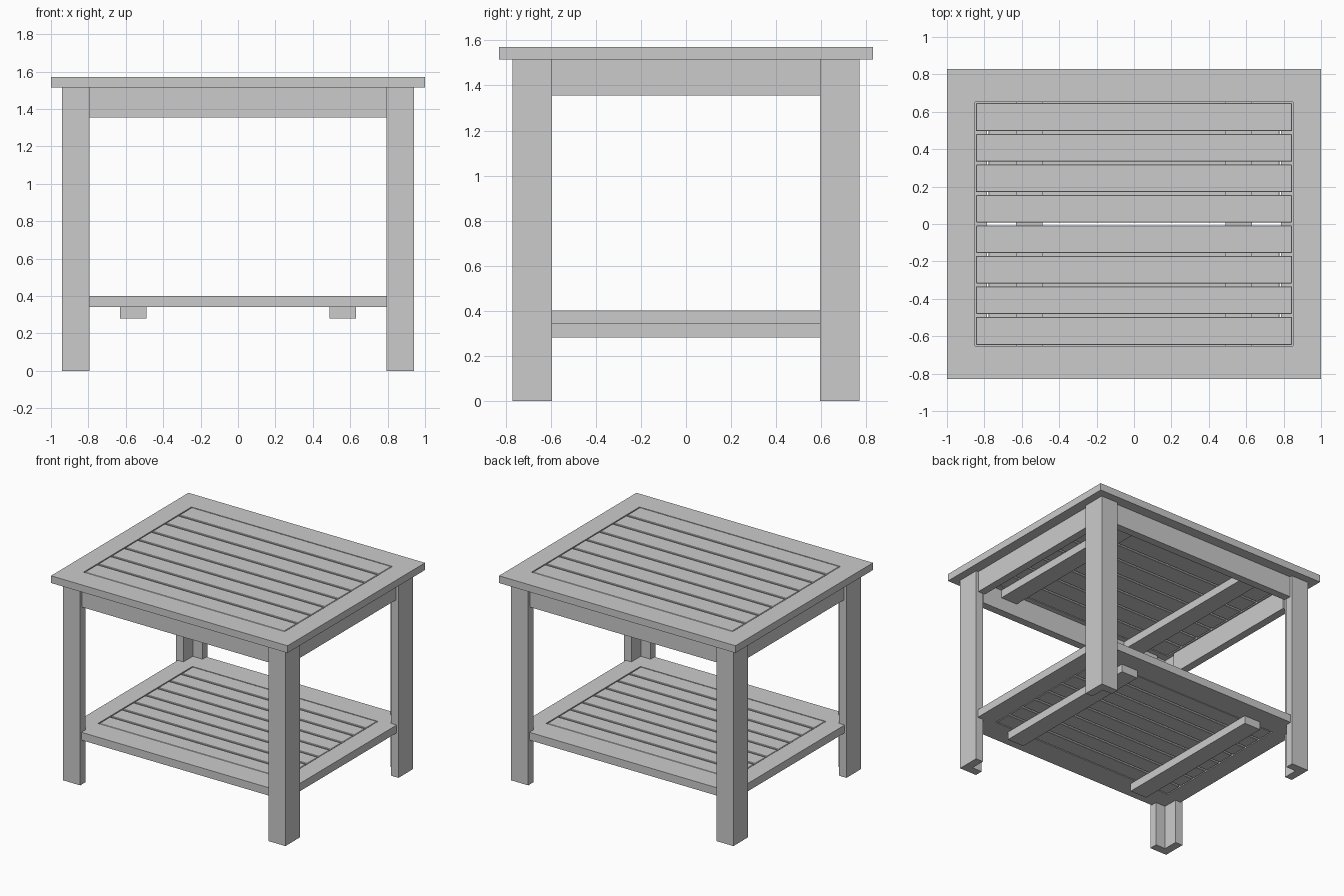
import bpy, bmesh

if "Cube" in bpy.data.objects:
    bpy.data.objects.remove(bpy.data.objects["Cube"])


def finish(name, bm):
    bmesh.ops.recalc_face_normals(bm, faces=bm.faces)
    me = bpy.data.meshes.new(name)
    bm.to_mesh(me)
    bm.free()
    ob = bpy.data.objects.new(name, me)
    bpy.context.collection.objects.link(ob)
    return ob


def box(name, x0, x1, y0, y1, z0, z1, bevel=0):
    bm = bmesh.new()
    bmesh.ops.create_cube(bm, size=1)
    for v in bm.verts:
        v.co = ((x0 + x1) / 2 + v.co.x * (x1 - x0),
                (y0 + y1) / 2 + v.co.y * (y1 - y0),
                (z0 + z1) / 2 + v.co.z * (z1 - z0))
    if bevel:
        bmesh.ops.bevel(bm, geom=bm.edges[:], offset=bevel, segments=1, affect='EDGES')
    return finish(name, bm)


def prism(name, pts, z0, z1):
    bm = bmesh.new()
    face = bm.faces.new([bm.verts.new((x, y, z0)) for x, y in pts])
    ext = bmesh.ops.extrude_face_region(bm, geom=[face])
    for g in ext["geom"]:
        if isinstance(g, bmesh.types.BMVert):
            g.co.z = z1
    return finish(name, bm)


def frame(name, ox, oy, ix, iy, z0, z1):
    bm = bmesh.new()
    signs = [(-1, -1), (1, -1), (1, 1), (-1, 1)]
    loops = [[bm.verts.new((sx * a, sy * b, z)) for sx, sy in signs]
             for a, b, z in [(ox, oy, z0), (ox, oy, z1), (ix, iy, z1), (ix, iy, z0)]]
    for i in range(4):
        p, q = loops[i], loops[(i + 1) % 4]
        for k in range(4):
            n = (k + 1) % 4
            bm.faces.new((p[k], p[n], q[n], q[k]))
    return finish(name, bm)


def slatted_panel(name, ox, oy, ix, iy, z0, z1, batten_len, count=8):
    # Surround, slats and the two battens that carry them
    frame(name + "_frame", ox, oy, ix, iy, z0, z1)
    pitch = 2 * iy / count
    gap = 0.014
    for i in range(count):
        lo = -iy + i * pitch + (0.005 if i == 0 else gap / 2)
        hi = -iy + (i + 1) * pitch - (0.005 if i == count - 1 else gap / 2)
        box(f"{name}_slat_{i + 1}", -ix + 0.006, ix - 0.006, lo, hi, z0, z1, 0.003)
    for side, s in (("left", -1), ("right", 1)):
        box(f"{name}_{side}_batten", s * 0.56 - 0.07, s * 0.56 + 0.07,
            -batten_len, batten_len, z0 - 0.06, z0)


# Table top and lower shelf
slatted_panel("top", 1.0, 0.83, 0.85, 0.652, 1.515, 1.57, 0.69)
slatted_panel("shelf", 0.925, 0.755, 0.785, 0.57, 0.34, 0.40, 0.62)

# L-section corner legs, open towards the inside
X, Y, x, y, t = 0.94, 0.77, 0.795, 0.595, 0.062
profile = [(X, Y), (x, Y), (x, Y - t), (X - t, Y - t), (X - t, y), (X, y)]
for fb, sy in (("front", -1), ("back", 1)):
    for lr, sx in (("left", -1), ("right", 1)):
        prism(f"{fb}_{lr}_leg", [(sx * a, sy * b) for a, b in profile], 0, 1.515)

# Aprons set slightly back between the legs
for name, s in (("front", -1), ("back", 1)):
    a, b = sorted((s * 0.75, s * 0.69))
    box(name + "_apron", -x, x, a, b, 1.355, 1.515)
for name, s in (("left", -1), ("right", 1)):
    a, b = sorted((s * 0.92, s * 0.86))
    box(name + "_apron", a, b, -y, y, 1.355, 1.515)
